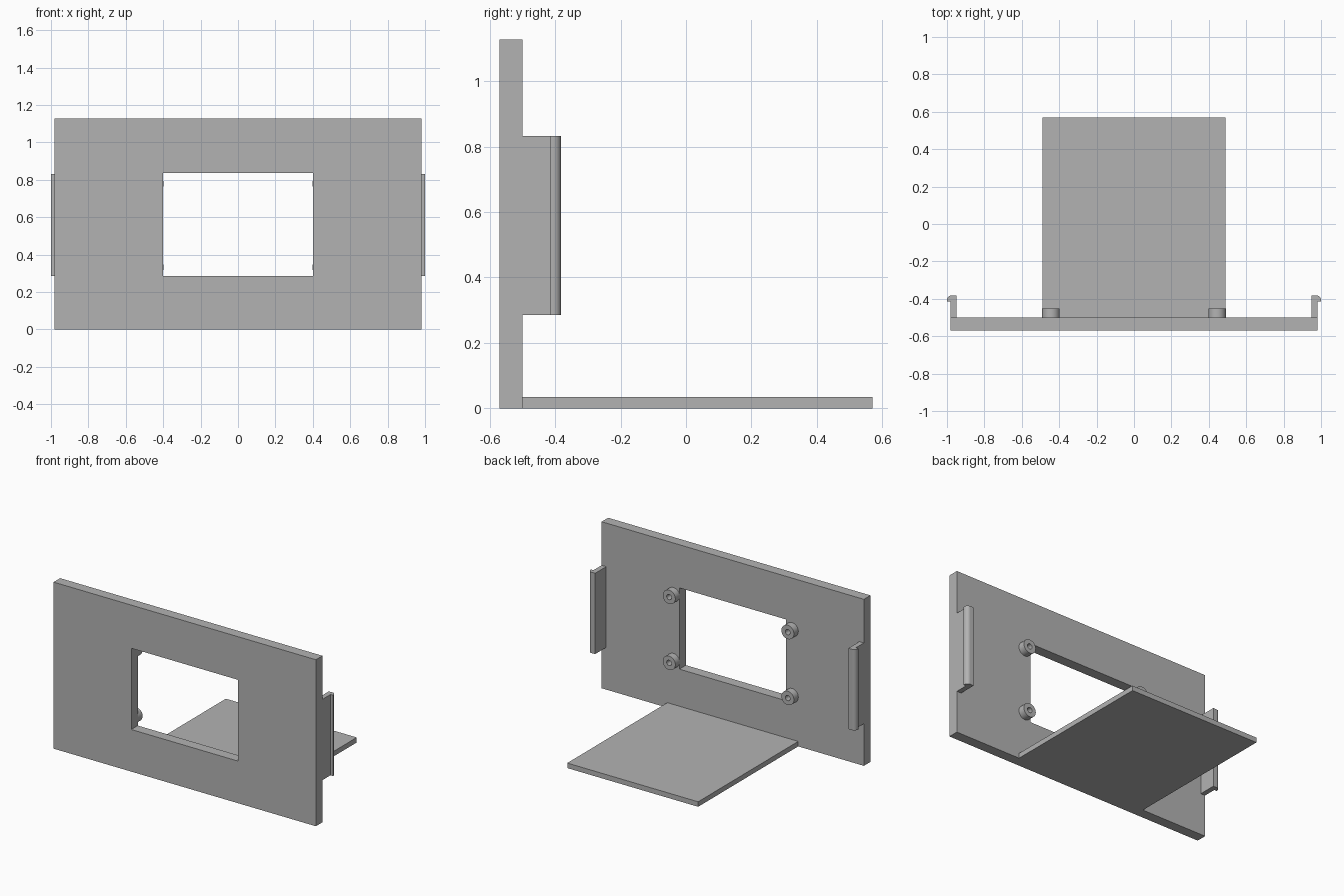
import bpy, bmesh, math
from mathutils import Matrix, Vector

cube = bpy.data.objects.get("Cube")
if cube:
    bpy.data.objects.remove(cube, do_unlink=True)

grey = bpy.data.materials.new("plain grey")
grey.use_nodes = True
grey.diffuse_color = (0.45, 0.45, 0.45, 1)
grey.node_tree.nodes["Principled BSDF"].inputs["Base Color"].default_value = (0.45, 0.45, 0.45, 1)

UPRIGHT = Matrix.Rotation(math.pi / 2, 4, "X")  # outline drawn in x and z, depth along y


def rect(x0, x1, y0, y1):
    return [(x0, y0), (x1, y0), (x1, y1), (x0, y1)]


def arc(cx, cy, r, start, end, steps):
    angles = [math.radians(start + (end - start) * i / steps) for i in range(steps + 1)]
    return [(cx + r * math.cos(a), cy + r * math.sin(a)) for a in angles]


def prism(name, outlines, depth, centre, turn=Matrix()):
    """Extrude outlines (inner ones become holes) into a solid mesh object."""
    curve = bpy.data.curves.new(name + "_outline", "CURVE")
    curve.dimensions, curve.fill_mode, curve.extrude = "2D", "BOTH", depth / 2
    for outline in outlines:
        spline = curve.splines.new("POLY")
        spline.points.add(len(outline) - 1)
        for point, (x, y) in zip(spline.points, outline):
            point.co = (x, y, 0, 1)
        spline.use_cyclic_u = True
    helper = bpy.data.objects.new(name + "_helper", curve)
    bpy.context.collection.objects.link(helper)
    bpy.context.view_layer.update()
    graph = bpy.context.evaluated_depsgraph_get()
    mesh = bpy.data.meshes.new_from_object(helper.evaluated_get(graph))
    bpy.data.objects.remove(helper, do_unlink=True)
    bpy.data.curves.remove(curve)

    # Weld caps to walls and place the solid
    bm = bmesh.new()
    bm.from_mesh(mesh)
    bmesh.ops.remove_doubles(bm, verts=bm.verts, dist=0.0001)
    bm.transform(Matrix.Translation(Vector(centre)) @ turn)
    bmesh.ops.recalc_face_normals(bm, faces=bm.faces)
    bm.to_mesh(mesh)
    bm.free()
    mesh.name = name
    mesh.materials.clear()
    mesh.materials.append(grey)
    obj = bpy.data.objects.new(name, mesh)
    bpy.context.collection.objects.link(obj)
    bpy.ops.object.select_all(action="DESELECT")
    obj.select_set(True)
    bpy.context.view_layer.objects.active = obj
    bpy.ops.object.shade_smooth_by_angle(angle=math.radians(35))
    return obj


# Upright panel with its window
prism("front_panel",
      [rect(-0.982, 0.982, 0, 1.127), rect(-0.4, 0.4, 0.285, 0.835)],
      0.07, (0, -0.535, 0), UPRIGHT)

# Flat shelf behind the panel
prism("base_shelf", [rect(-0.49, 0.49, -0.5, 0.57)], 0.034, (0, 0, 0.017))

# Hooked side clips with a rounded outer lip
clip = [(0.948, -0.5), (0.982, -0.5), (0.982, -0.414), (1, -0.414)]
clip += arc(0.975, -0.407, 0.025, 0, 90, 10) + [(0.948, -0.382)]
for side, sign in (("left", 1), ("right", -1)):
    prism(side + "_clip", [[(sign * x, y) for x, y in clip]], 0.547, (0, 0, 0.5585))

# Hollow mounting posts around the window
for side, x in (("left", 0.444), ("right", -0.444)):
    for level, z in (("lower", 0.333), ("upper", 0.779)):
        rings = [arc(0, 0, r, 0, 360, 32)[:-1] for r in (0.047, 0.018)]
        prism(f"{level}_{side}_post", rings, 0.047, (x, -0.4765, z), UPRIGHT)
